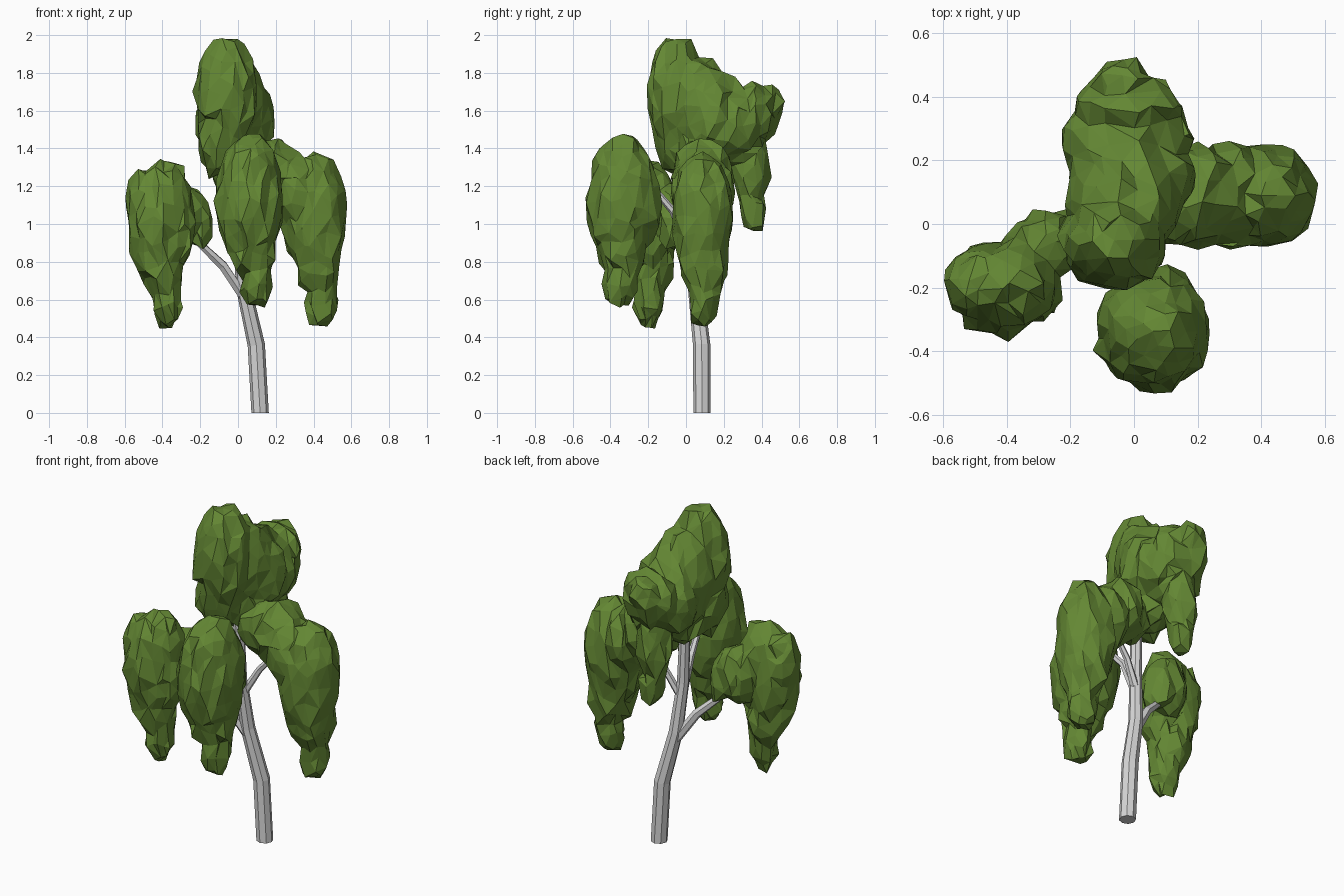
import bpy, bmesh, random
from mathutils import Vector, Matrix

random.seed(7)
if "Cube" in bpy.data.objects:
    bpy.data.objects.remove(bpy.data.objects["Cube"], do_unlink=True)


def material(name, colour):
    mat = bpy.data.materials.new(name)
    mat.use_nodes = True
    mat.diffuse_color = colour
    mat.node_tree.nodes["Principled BSDF"].inputs["Base Color"].default_value = colour
    return mat


leaf = material("leaf green", (0.127, 0.245, 0.034, 1))
bark = material("bark grey", (0.68, 0.68, 0.68, 1))


def add_object(name, bm, mat):
    mesh = bpy.data.meshes.new(name)
    bm.to_mesh(mesh)
    bm.free()
    mesh.materials.append(mat)
    obj = bpy.data.objects.new(name, mesh)
    bpy.context.collection.objects.link(obj)
    return obj


def tube(name, path, sides):
    """Tapered limb through (x, y, z, radius) points."""
    bm = bmesh.new()
    rings = []
    for i, (x, y, z, r) in enumerate(path):
        a = Vector(path[max(i - 1, 0)][:3])
        b = Vector(path[min(i + 1, len(path) - 1)][:3])
        along = (b - a).normalized() if i else Vector((0, 0, 1))
        turn = Vector((0, 0, 1)).rotation_difference(along).to_matrix().to_4x4()
        place = Matrix.Translation((x, y, z)) @ turn
        rings.append(bmesh.ops.create_circle(
            bm, segments=sides, radius=r, matrix=place)["verts"])
    for low, high in zip(rings, rings[1:]):
        for k in range(sides):
            n = (k + 1) % sides
            bm.faces.new((low[k], low[n], high[n], high[k]))
    bm.faces.new(rings[0][::-1])
    bm.faces.new(rings[-1])
    bmesh.ops.recalc_face_normals(bm, faces=bm.faces)
    return add_object(name, bm, bark)


def foliage(name, lumps, triangles, stretch=1.7, rough=0.012):
    """Fuse ellipsoid lumps (centre, radii) into one faceted hanging mass."""
    bm = bmesh.new()
    for x, y, z, rx, ry, rz in lumps:
        place = Matrix.Translation((x, y, z / stretch)) @ Matrix.Diagonal(
            (rx, ry, rz / stretch, 1))
        bmesh.ops.create_icosphere(bm, subdivisions=3, radius=1, matrix=place)
    obj = add_object(name, bm, leaf)
    remesh = obj.modifiers.new("fuse", "REMESH")
    remesh.mode = "VOXEL"
    remesh.voxel_size = 0.016
    graph = bpy.context.evaluated_depsgraph_get()
    count = sum(len(p.vertices) - 2 for p in obj.evaluated_get(graph).data.polygons)
    facets = obj.modifiers.new("facets", "DECIMATE")
    facets.ratio = min(1, triangles / count)
    graph = bpy.context.evaluated_depsgraph_get()
    mesh = bpy.data.meshes.new_from_object(obj.evaluated_get(graph))
    obj.modifiers.clear()
    for v in mesh.vertices:
        v.co += Vector([random.uniform(-rough, rough) for _ in range(3)])
        v.co += v.normal * random.uniform(-0.006, 0.018)
        v.co.z *= stretch
    mesh.shade_flat()
    obj.data = mesh
    return obj


# Trunk and branches
tube("trunk", [(0.117, 0.085, 0, 0.046), (0.097, 0.083, 0.36, 0.046),
               (0.03, 0.05, 0.66, 0.04), (0.005, 0.02, 0.95, 0.034),
               (-0.01, 0.01, 1.5, 0.027)], 8)
tube("right_branch", [(0.04, 0.055, 0.6, 0.034), (-0.08, 0.01, 0.78, 0.026),
                      (-0.25, -0.06, 0.94, 0.018)], 6)
tube("left_branch", [(0.01, 0.03, 0.86, 0.026), (0.1, 0.06, 1.02, 0.019),
                     (0.27, 0.09, 1.22, 0.012)], 6)
tube("front_branch", [(0.01, 0.03, 0.84, 0.026), (0.015, -0.07, 1.07, 0.02),
                      (0.05, -0.25, 1.28, 0.014)], 6)

# Hanging foliage masses
foliage("right_foliage", [
    (-0.42, -0.2, 1.0, 0.155, 0.15, 0.3), (-0.51, -0.19, 1.13, 0.08, 0.11, 0.15),
    (-0.37, -0.19, 1.12, 0.125, 0.135, 0.2), (-0.4, -0.19, 0.8, 0.115, 0.12, 0.18),
    (-0.37, -0.19, 0.62, 0.08, 0.08, 0.17), (-0.33, -0.2, 0.98, 0.1, 0.115, 0.2),
    (-0.28, -0.07, 1.04, 0.12, 0.11, 0.17), (-0.21, -0.05, 1.0, 0.07, 0.1, 0.14)], 440)
foliage("front_foliage", [
    (0.06, -0.335, 1.13, 0.18, 0.185, 0.34), (0.08, -0.34, 0.9, 0.12, 0.13, 0.2),
    (0.1, -0.35, 0.7, 0.075, 0.085, 0.15), (0.1, -0.22, 1.12, 0.09, 0.08, 0.18)], 380)
foliage("left_foliage", [
    (0.41, 0.085, 1.04, 0.165, 0.165, 0.33), (0.43, 0.09, 0.82, 0.12, 0.13, 0.2),
    (0.435, 0.09, 0.6, 0.085, 0.08, 0.15), (0.3, 0.09, 1.17, 0.13, 0.165, 0.19),
    (0.2, 0.09, 1.26, 0.13, 0.16, 0.18), (0.1, 0.06, 1.28, 0.11, 0.13, 0.16)], 480)
foliage("crown_foliage", [
    (-0.06, -0.05, 1.68, 0.165, 0.15, 0.305), (-0.09, -0.04, 1.48, 0.125, 0.135, 0.21),
    (-0.12, -0.02, 1.42, 0.09, 0.11, 0.15),
    (-0.03, 0.06, 1.64, 0.18, 0.17, 0.24), (-0.01, 0.15, 1.55, 0.2, 0.17, 0.24),
    (-0.02, 0.26, 1.54, 0.205, 0.16, 0.2), (-0.02, 0.35, 1.58, 0.17, 0.13, 0.155),
    (-0.04, 0.43, 1.63, 0.09, 0.085, 0.1), (-0.01, 0.1, 1.4, 0.15, 0.14, 0.18),
    (-0.03, 0.34, 1.3, 0.1, 0.095, 0.2), (-0.03, 0.35, 1.1, 0.065, 0.068, 0.14)], 640)
